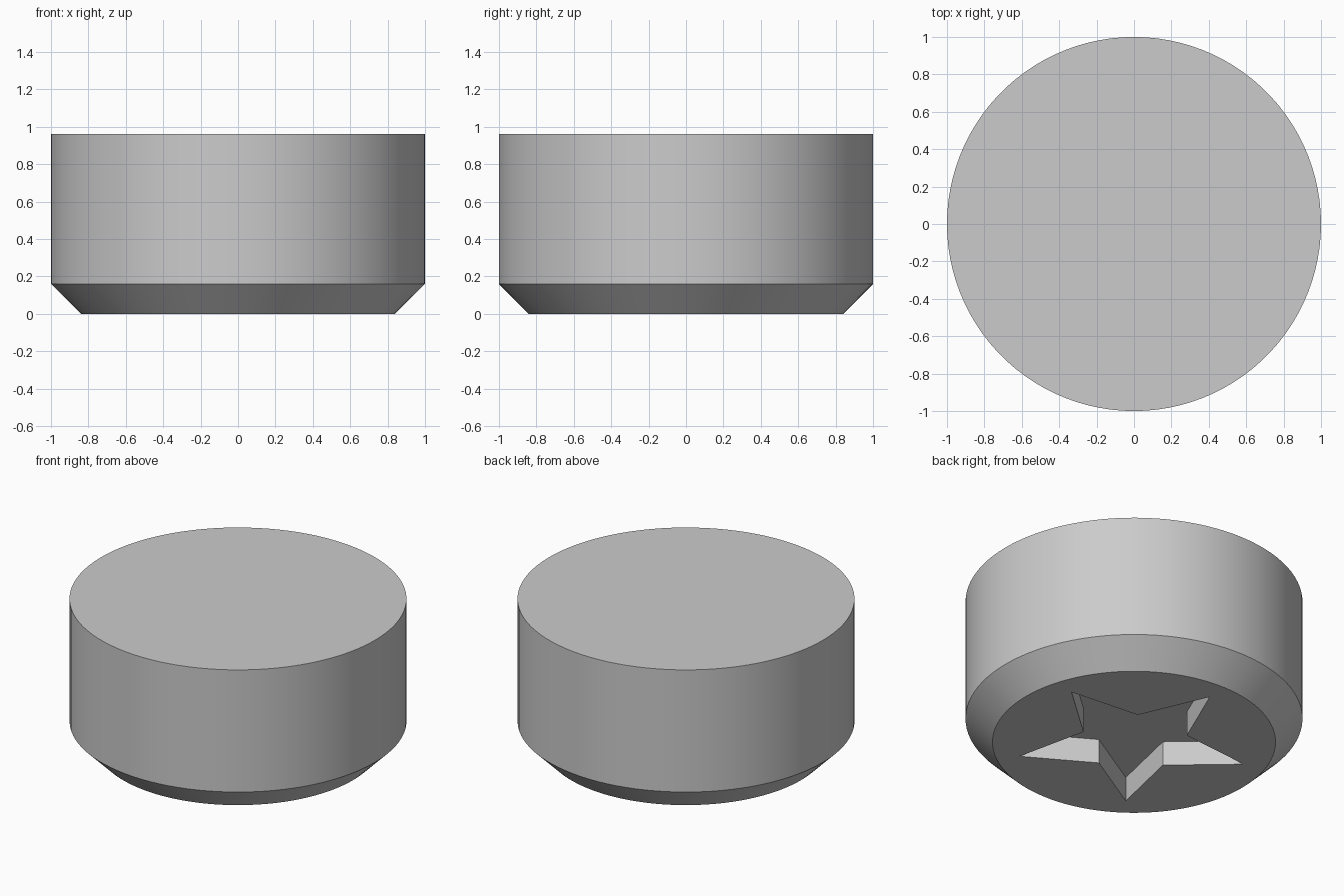
import bpy, bmesh, math
from mathutils import Vector

if "Cube" in bpy.data.objects:
    bpy.data.objects.remove(bpy.data.objects["Cube"], do_unlink=True)

SEGMENTS = 100
HEIGHT = 0.96
CHAMFER = 0.16
STAR_DEPTH = 0.16

grey = bpy.data.materials.new("plain grey")
grey.use_nodes = True
colour = (0.6, 0.6, 0.6, 1)
grey.diffuse_color = colour
grey.node_tree.nodes["Principled BSDF"].inputs["Base Color"].default_value = colour


def circle(radius, z):
    angles = [math.tau * i / SEGMENTS for i in range(SEGMENTS)]
    return [Vector((radius * math.cos(a), radius * math.sin(a), z)) for a in angles]


def star(outer, inner, z):
    # Five points, one of them towards the back
    points = []
    for i in range(10):
        a = math.pi / 2 + i * math.pi / 5
        r = inner if i % 2 else outer
        points.append(Vector((r * math.cos(a), r * math.sin(a), z)))
    return points


def loft(name, sections):
    """Closed solid through outlines listed from bottom to top."""
    bm = bmesh.new()
    rings = [[bm.verts.new(p) for p in s] for s in sections]
    n = len(rings[0])
    for low, high in zip(rings, rings[1:]):
        for i in range(n):
            j = (i + 1) % n
            bm.faces.new((low[i], low[j], high[j], high[i]))
    bm.faces.new(rings[0][::-1])
    bm.faces.new(rings[-1])
    mesh = bpy.data.meshes.new(name)
    bm.to_mesh(mesh)
    bm.free()
    mesh.materials.append(grey)
    obj = bpy.data.objects.new(name, mesh)
    bpy.context.collection.objects.link(obj)
    return obj


# Round body with a chamfered foot
body = loft("round_body", [circle(1 - CHAMFER, 0), circle(1, CHAMFER), circle(1, HEIGHT)])
bpy.ops.object.select_all(action='DESELECT')
body.select_set(True)
bpy.context.view_layer.objects.active = body
bpy.ops.object.shade_smooth_by_angle(angle=math.radians(30))

# Star-shaped recess in the underside
cutter = loft("star_cutter", [star(0.7, 0.323, -0.1), star(0.7, 0.323, STAR_DEPTH)])
cutter.hide_render = True
cutter.hide_set(True)
recess = body.modifiers.new("star_recess", 'BOOLEAN')
recess.operation = 'DIFFERENCE'
recess.solver = 'EXACT'
recess.object = cutter
